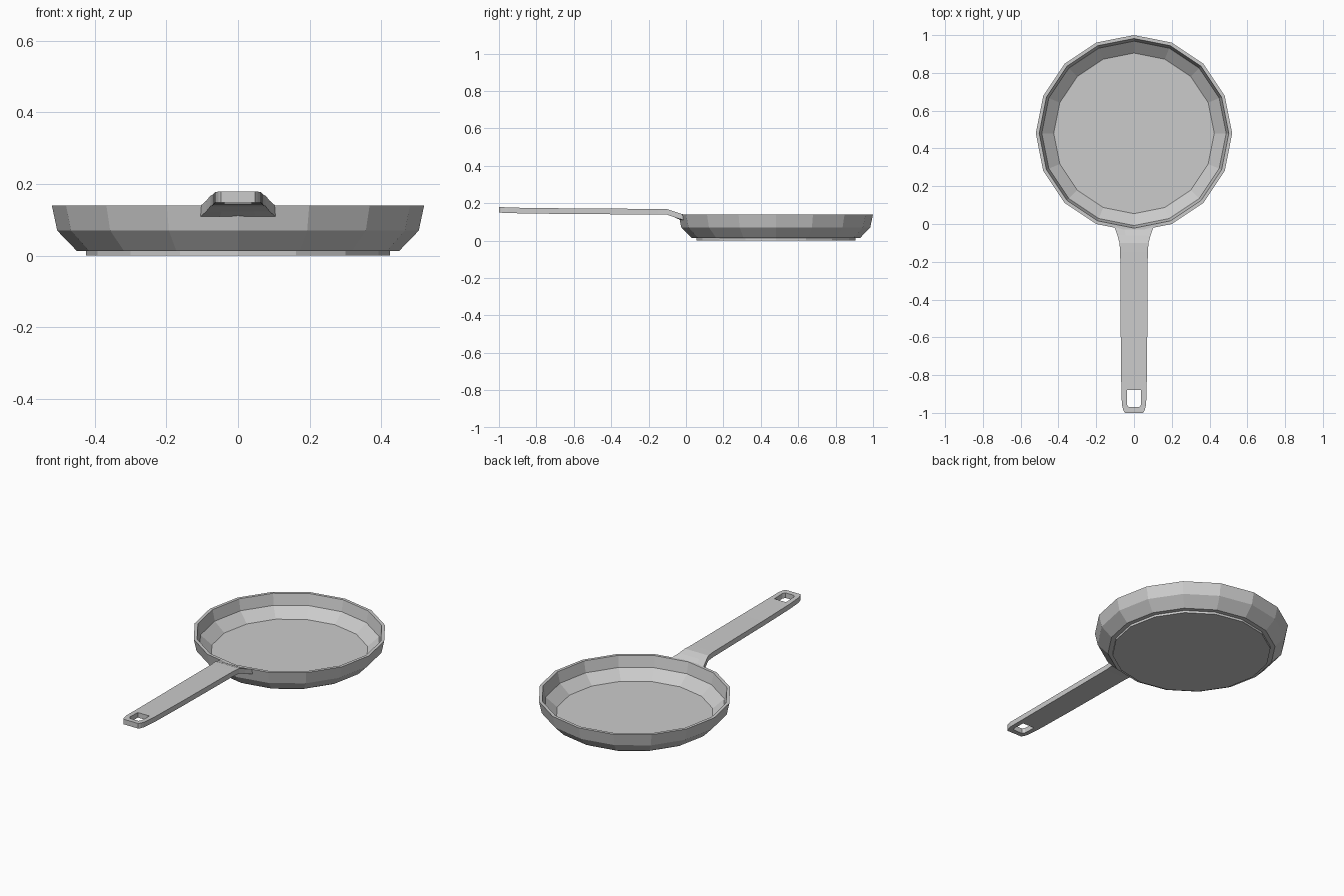
import bpy, bmesh
from math import cos, sin, pi

cube = bpy.data.objects.get("Cube")
if cube:
    bpy.data.objects.remove(cube, do_unlink=True)

metal = bpy.data.materials.new("grey metal")
metal.use_nodes = True
grey = (0.6, 0.6, 0.6, 1)
metal.diffuse_color = grey
metal.node_tree.nodes["Principled BSDF"].inputs["Base Color"].default_value = grey


def finish(bm, name):
    bmesh.ops.recalc_face_normals(bm, faces=bm.faces[:])
    mesh = bpy.data.meshes.new(name)
    bm.to_mesh(mesh)
    bm.free()
    mesh.materials.append(metal)
    obj = bpy.data.objects.new(name, mesh)
    bpy.context.collection.objects.link(obj)
    return obj


# Pan: sixteen-sided lathe of (radius, height), from underside to inner floor
SIDES, CENTRE_Y = 16, 0.48
profile = [(0.425, 0), (0.425, 0.013), (0.45, 0.013), (0.505, 0.07),
           (0.52, 0.14), (0.502, 0.14), (0.488, 0.075), (0.425, 0.022)]
bm = bmesh.new()
rings = [[bm.verts.new((r * cos(2 * pi * i / SIDES),
                        CENTRE_Y + r * sin(2 * pi * i / SIDES), z))
          for i in range(SIDES)] for r, z in profile]
for low, high in zip(rings, rings[1:]):
    for i in range(SIDES):
        j = (i + 1) % SIDES
        bm.faces.new((low[i], low[j], high[j], high[i]))
bm.faces.new(rings[0])
bm.faces.new(rings[-1])
finish(bm, "pan")

# Handle: rows of (y, half width, inner half width, top height)
rows = [(-1.0, 0.048, 0.028, 0.179), (-0.99, 0.055, 0.028, 0.179),
        (-0.97, 0.061, 0.028, 0.178), (-0.955, 0.064, 0.038, 0.178),
        (-0.88, 0.067, 0.038, 0.175), (-0.62, 0.07, 0.038, 0.172),
        (-0.15, 0.073, 0.038, 0.169), (-0.1, 0.077, 0.038, 0.168),
        (-0.06, 0.088, 0.045, 0.154), (-0.028, 0.105, 0.05, 0.139)]
HOLE_ROWS = (2, 3)
bm = bmesh.new()
grid = [[bm.verts.new((x, y, z)) for x in (-w, -h, h, w)] for y, w, h, z in rows]
for i in (0, 3):
    grid[-1][i].co.y += 0.016      # follow the round wall
for r in range(len(rows) - 1):
    for c in range(3):
        if c == 1 and r in HOLE_ROWS:
            continue               # hanging hole
        a, b = grid[r], grid[r + 1]
        bm.faces.new((a[c], a[c + 1], b[c + 1], b[c]))
top = bm.faces[:]
lower = bmesh.ops.extrude_face_region(bm, geom=top, use_keep_orig=True)
for v in lower["geom"]:
    if isinstance(v, bmesh.types.BMVert):
        v.co.z -= 0.03
finish(bm, "handle")
